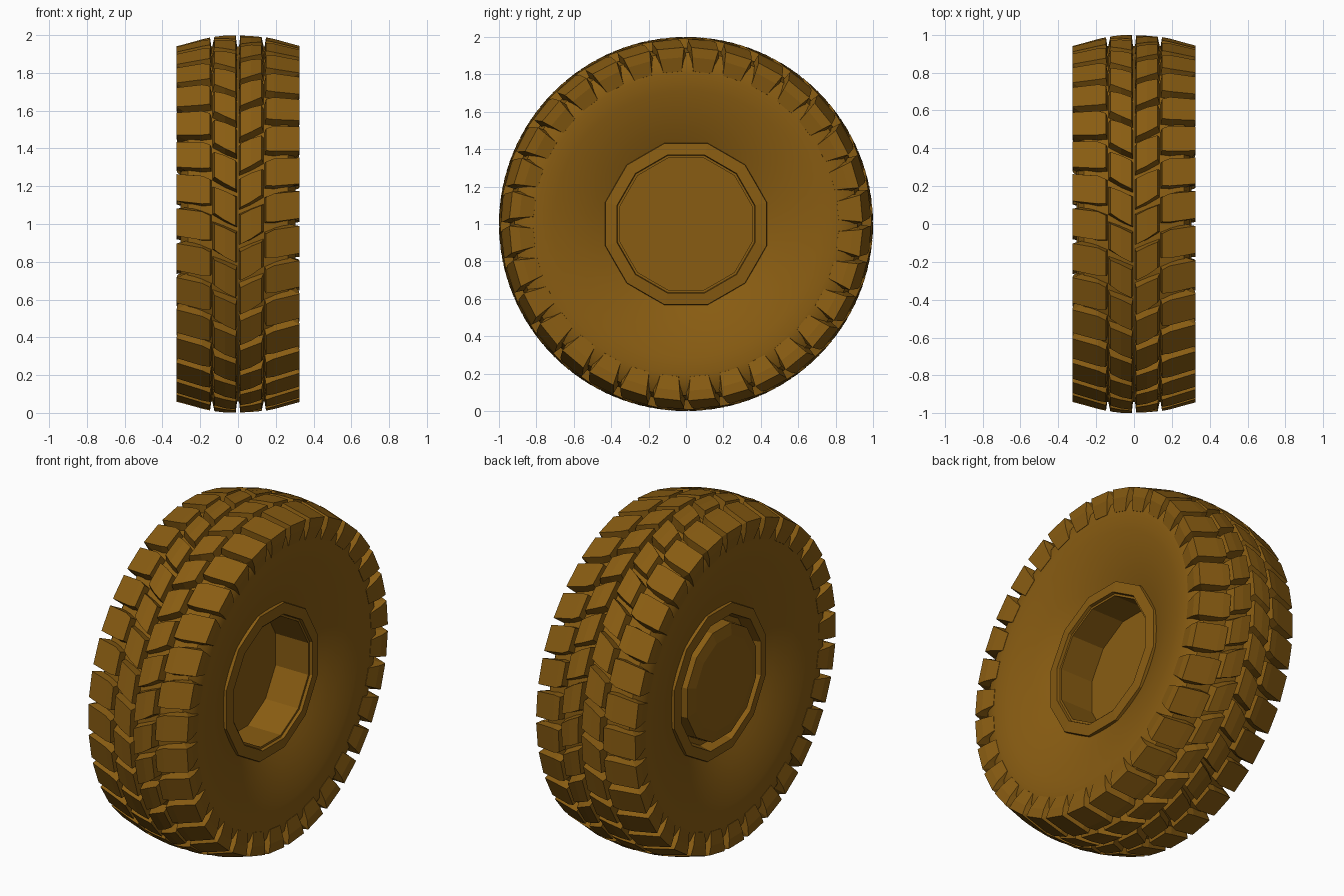
import bpy, bmesh, math

if "Cube" in bpy.data.objects:
    bpy.data.objects.remove(bpy.data.objects["Cube"])

rubber = bpy.data.materials.new("ochre_rubber")
rubber.diffuse_color = (0.25, 0.108, 0.006, 1)
rubber.use_nodes = True
rubber.node_tree.nodes["Principled BSDF"].inputs["Base Color"].default_value = rubber.diffuse_color

N = 32                      # tread blocks per row
PITCH = 2 * math.pi / N


def polar(x, r, t):
    return (x, -r * math.cos(t), 1 + r * math.sin(t))


def finish(name, bm, smooth=None):
    bmesh.ops.recalc_face_normals(bm, faces=bm.faces)
    me = bpy.data.meshes.new(name)
    bm.to_mesh(me)
    bm.free()
    me.materials.append(rubber)
    ob = bpy.data.objects.new(name, me)
    bpy.context.collection.objects.link(ob)
    if smooth:
        bpy.ops.object.select_all(action='DESELECT')
        ob.select_set(True)
        bpy.context.view_layer.objects.active = ob
        bpy.ops.object.shade_smooth_by_angle(angle=math.radians(smooth))


def lathe(name, profile, seg, phase=0.0, smooth=None, caps=False):
    """Spin (x, r) points about the axle."""
    bm = bmesh.new()
    rings = [[bm.verts.new(polar(x, r, phase + 2 * math.pi * i / seg)) for i in range(seg)]
             for x, r in profile]
    for a, b in zip(rings, rings[1:]):
        for i in range(seg):
            j = (i + 1) % seg
            bm.faces.new((a[i], a[j], b[j], b[i]))
    if caps:
        bm.faces.new(rings[0])
        bm.faces.new(rings[-1])
    finish(name, bm, smooth)


def tread_row(name, side, top, base, phase):
    """Ring of blocks; top and base hold (x, r, angle shift, half width)."""
    bm = bmesh.new()
    for k in range(N):
        c = k * PITCH + phase

        def strip(pts):
            return [[bm.verts.new(polar(side * x, r, c + s + e * w)) for x, r, s, w in pts]
                    for e in (-1, 1)]
        t, b = strip(top), strip(base)
        n = len(top)
        for i in range(n - 1):
            bm.faces.new((t[0][i], t[0][i + 1], t[1][i + 1], t[1][i]))
            for e in (0, 1):
                bm.faces.new((t[e][i], b[e][i], b[e][i + 1], t[e][i + 1]))
        for i in (0, n - 1):
            bm.faces.new((t[0][i], t[1][i], b[1][i], b[0][i]))
    finish(name, bm)


# Tyre body: dished sidewalls and tread floor
half = [(0.15, 0.42), (0.205, 0.43), (0.235, 0.50), (0.268, 0.60), (0.295, 0.71),
        (0.305, 0.80), (0.295, 0.87), (0.265, 0.915), (0.15, 0.94)]
lathe("tyre_body", half + [(-x, r) for x, r in reversed(half)], 64, smooth=35)

# Twelve-sided rim: deep barrel on +x, shallow dish with raised hub on -x
lathe("rim", [(0.0, 0.365), (0.215, 0.365), (0.215, 0.378), (0.232, 0.382), (0.225, 0.445),
              (0.16, 0.455), (-0.16, 0.455), (-0.225, 0.445), (-0.232, 0.385),
              (-0.16, 0.37), (-0.16, 0.34), (-0.235, 0.335), (-0.25, 0.27)],
      12, phase=math.radians(15), caps=True)

# Tread: centre chevron blocks and shoulder lugs, one set per side
for side, tag, ph in ((1, "right", 0.0), (-1, "left", PITCH / 2)):
    tread_row("centre_blocks_" + tag, side,
              [(0.012, 0.999, -0.03, 0.078), (0.07, 0.998, 0.0, 0.078), (0.125, 0.991, 0.03, 0.070)],
              [(0.004, 0.93, -0.03, 0.088), (0.07, 0.93, 0.0, 0.088), (0.138, 0.93, 0.035, 0.080)],
              ph)
    tread_row("shoulder_lugs_" + tag, side,
              [(0.148, 0.988, -0.02, 0.066), (0.19, 0.980, -0.01, 0.077), (0.325, 0.943, 0.01, 0.077),
               (0.323, 0.89, 0.01, 0.070), (0.305, 0.815, 0.01, 0.060)],
              [(0.138, 0.92, -0.02, 0.075), (0.19, 0.91, -0.01, 0.087), (0.26, 0.89, 0.01, 0.090),
               (0.26, 0.86, 0.01, 0.082), (0.26, 0.81, 0.01, 0.068)],
              ph + PITCH / 2)
